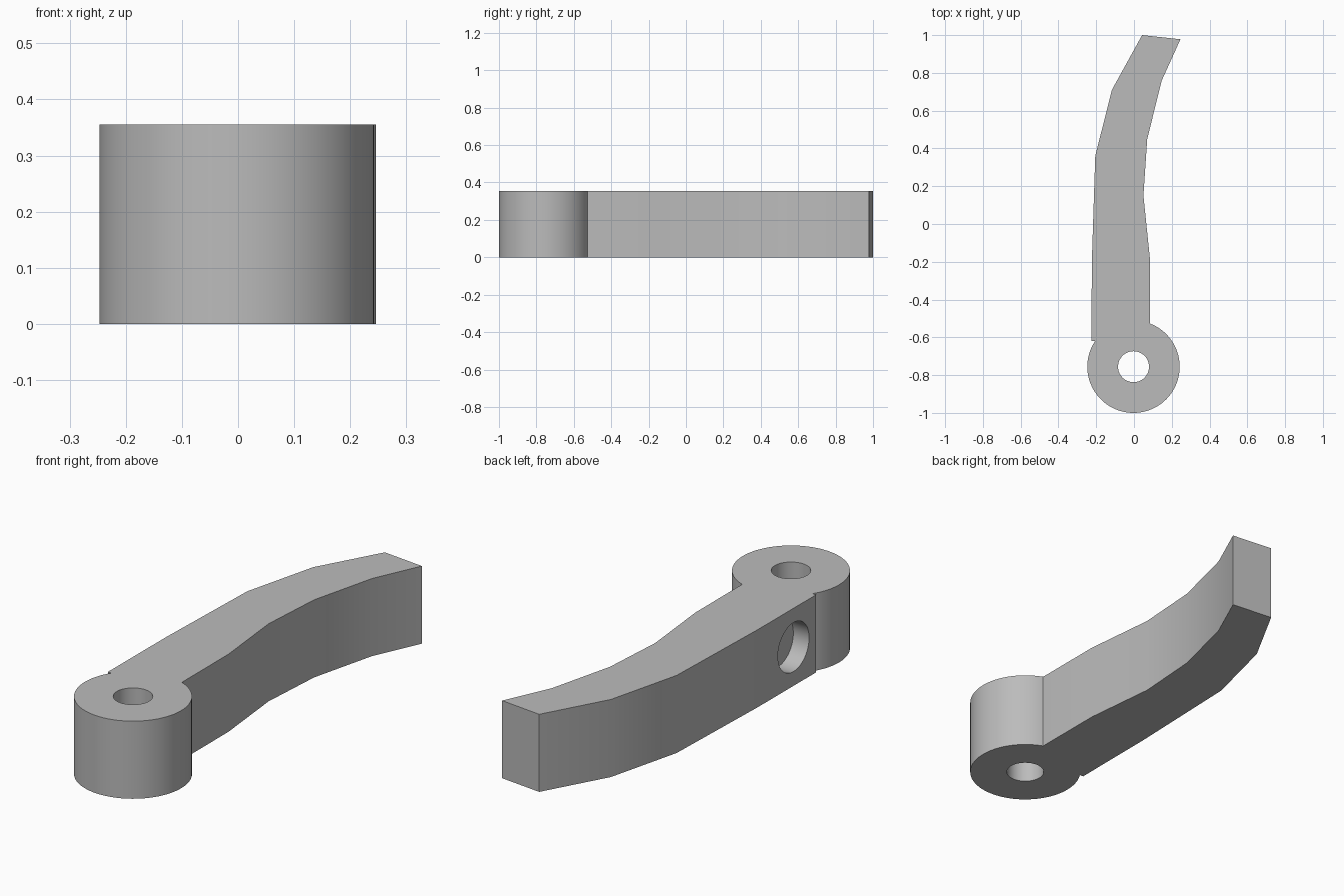
import bpy, bmesh, math
from mathutils import Matrix

cube = bpy.data.objects.get("Cube")
if cube:
    bpy.data.objects.remove(cube, do_unlink=True)

HEIGHT = 0.355
HUB = (-0.0025, -0.7555)

grey = bpy.data.materials.new("plain grey")
grey.use_nodes = True
colour = (0.5, 0.5, 0.5, 1)
grey.diffuse_color = colour
grey.node_tree.nodes["Principled BSDF"].inputs["Base Color"].default_value = colour


def add_object(name, bm):
    bmesh.ops.recalc_face_normals(bm, faces=bm.faces)
    mesh = bpy.data.meshes.new(name)
    bm.to_mesh(mesh)
    bm.free()
    mesh.materials.append(grey)
    ob = bpy.data.objects.new(name, mesh)
    bpy.context.collection.objects.link(ob)
    return ob


def cylinder(name, radius, depth, centre, sides, axis="Z"):
    bm = bmesh.new()
    turn = Matrix.Rotation(math.pi / 2, 4, "Y") if axis == "X" else Matrix()
    bmesh.ops.create_cone(bm, cap_ends=True, segments=sides, radius1=radius,
                          radius2=radius, depth=depth,
                          matrix=Matrix.Translation(centre) @ turn)
    return add_object(name, bm)


def combine(target, tool, operation):
    """Apply a boolean to the target and discard the tool."""
    tool.hide_render = True
    mod = target.modifiers.new(operation.lower(), "BOOLEAN")
    mod.operation, mod.object, mod.solver = operation, tool, "EXACT"
    bpy.ops.object.select_all(action="DESELECT")
    bpy.context.view_layer.objects.active = target
    target.select_set(True)
    bpy.ops.object.modifier_apply(modifier=mod.name)
    bpy.data.objects.remove(tool, do_unlink=True)


# Curved arm: plan outline extruded upward
inner_side = [(0.085, -0.62), (0.085, -0.19), (0.05, 0.15),
              (0.07, 0.45), (0.147, 0.76), (0.246, 0.978)]
outer_side = [(0.043, 1.0), (-0.117, 0.71), (-0.205, 0.36),
              (-0.223, -0.2), (-0.225, -0.62)]
bm = bmesh.new()
base = bm.faces.new([bm.verts.new((x, y, 0)) for x, y in inner_side + outer_side])
raised = bmesh.ops.extrude_face_region(bm, geom=[base], use_keep_orig=True)
bmesh.ops.translate(bm, vec=(0, 0, HEIGHT),
                    verts=[v for v in raised["geom"] if isinstance(v, bmesh.types.BMVert)])
lever = add_object("lever_arm", bm)

# Round pivot hub with its bore
combine(lever, cylinder("hub", 0.2445, HEIGHT, (*HUB, HEIGHT / 2), 96), "UNION")
combine(lever, cylinder("bore", 0.082, 1, (*HUB, HEIGHT / 2), 64), "DIFFERENCE")

# Blind round pocket in the outer side of the arm
combine(lever, cylinder("pocket", 0.112, 0.2, (-0.245, -0.457, HEIGHT / 2), 64, "X"),
        "DIFFERENCE")

bpy.ops.object.shade_smooth_by_angle(angle=math.radians(30))
